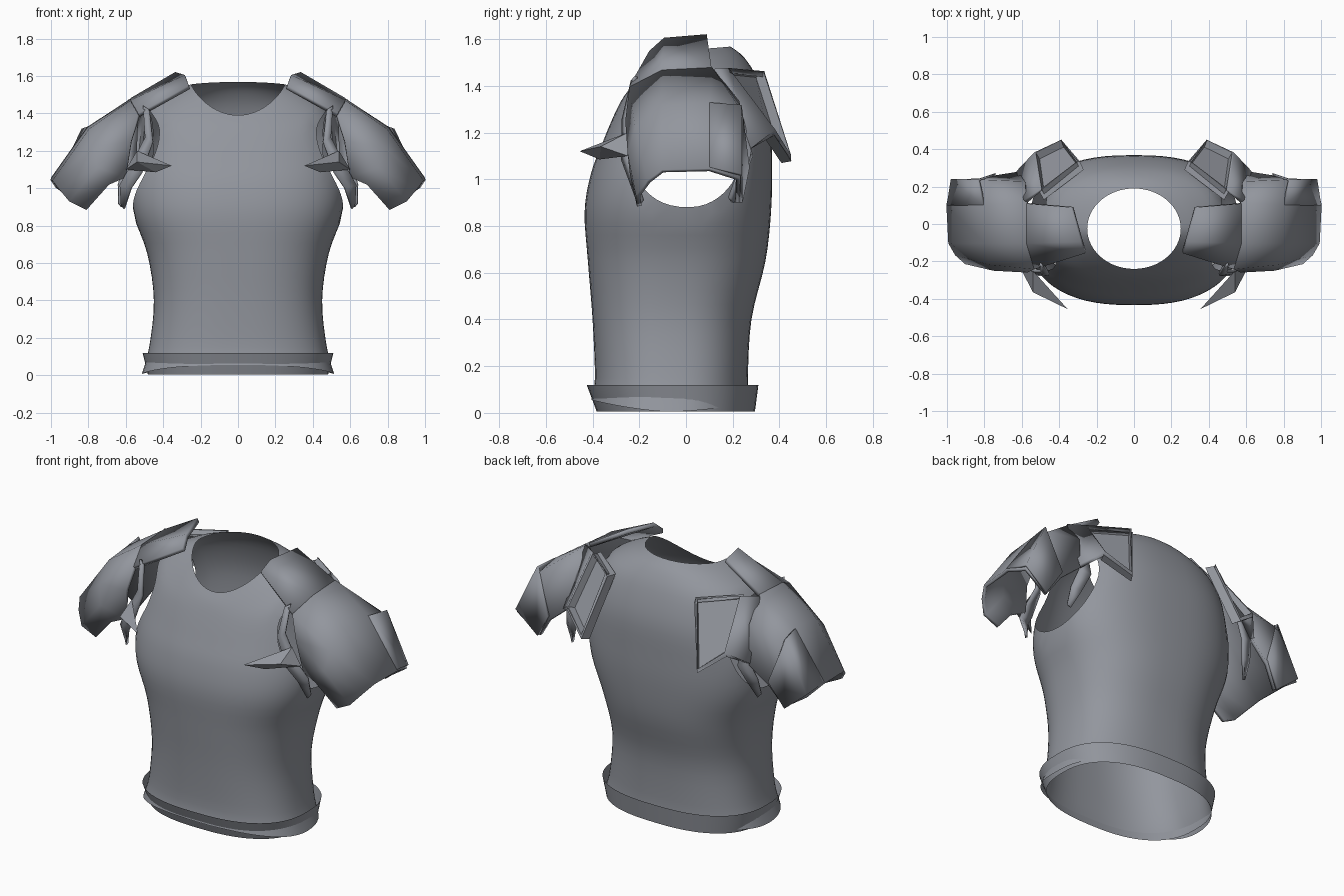
import bpy, bmesh, math
from mathutils import Vector

if "Cube" in bpy.data.objects:
    bpy.data.objects.remove(bpy.data.objects["Cube"])

SEG = 64
mat = bpy.data.materials.new("slate_grey")
mat.diffuse_color = (0.29, 0.305, 0.34, 1)
mat.use_nodes = True
mat.node_tree.nodes["Principled BSDF"].inputs["Base Color"].default_value = mat.diffuse_color


def finish(name, bm, thick=0.0, mirror=False, angle=35):
    bmesh.ops.recalc_face_normals(bm, faces=bm.faces)
    me = bpy.data.meshes.new(name)
    bm.to_mesh(me)
    bm.free()
    me.materials.append(mat)
    ob = bpy.data.objects.new(name, me)
    bpy.context.collection.objects.link(ob)
    bpy.ops.object.select_all(action='DESELECT')
    ob.select_set(True)
    bpy.context.view_layer.objects.active = ob
    bpy.ops.object.shade_smooth_by_angle(angle=math.radians(angle))
    if thick:
        m = ob.modifiers.new("thickness", 'SOLIDIFY')
        m.thickness, m.offset = thick, 0
    if mirror:
        ob.modifiers.new("mirror", 'MIRROR')
    return ob


def ring(hx, yf, yb, zf, zs, zb, n):
    """Rounded-box outline whose height differs at front, side and back."""
    pts, yc, ry = [], (yf + yb) / 2, (yb - yf) / 2
    for i in range(SEG):
        a = 2 * math.pi * i / SEG
        c, s = math.cos(a), math.sin(a)
        x = math.copysign(abs(c) ** (2 / n), c)
        t = math.copysign(abs(s) ** (2 / n), s)
        pts.append((hx * x, yc + ry * t, zs + ((zb if t > 0 else zf) - zs) * abs(t) ** 1.6))
    return pts


def loft(rows, closed=True):
    bm = bmesh.new()
    vs = [[bm.verts.new(p) for p in r] for r in rows]
    n = len(rows[0])
    for a, b in zip(vs, vs[1:]):
        for i in range(n if closed else n - 1):
            j = (i + 1) % n
            bm.faces.new((a[i], a[j], b[j], b[i]))
    return bm


def spline(rows, steps):
    """Catmull-Rom between parameter rows."""
    out = []
    for k in range(len(rows) - 1):
        p = [rows[max(0, min(len(rows) - 1, k + d))] for d in (-1, 0, 1, 2)]
        for s in range(steps):
            t = s / steps
            out.append([b + 0.5 * t * (c - a + t * (2*a - 5*b + 4*c - d + t * (3*(b - c) + d - a)))
                        for a, b, c, d in zip(*p)])
    return out + [list(rows[-1])]


# torso shell: half width, front y, back y, front/side/back z, squareness
torso = [(.515, -.405, .27, .055, .005, .04, 2.4),
         (.475, -.39, .265, .15, .15, .15, 2.5),
         (.45, -.40, .28, .40, .40, .40, 2.5),
         (.485, -.42, .34, .65, .65, .65, 2.5),
         (.56, -.434, .364, .86, .86, .86, 2.5),
         (.575, -.408, .368, 1.02, 1.02, 1.05, 2.5),
         (.54, -.36, .36, 1.15, 1.22, 1.25, 2.5),
         (.48, -.31, .31, 1.27, 1.42, 1.42, 2.4),
         (.36, -.275, .25, 1.34, 1.51, 1.52, 2.2),
         (.25, -.24, .19, 1.39, 1.555, 1.568, 2.0)]
bm = loft([ring(*r) for r in spline(torso, 4)])
# armholes: remove the side faces, then round and even out the edge
CY, CZ, RY, RZ = 0.0, 1.15, 0.25, 0.28
inside = []
for f in bm.faces:
    c = f.calc_center_median()
    if abs(c.x) > 0.36 and ((c.y - CY) / RY) ** 2 + ((c.z - CZ) / RZ) ** 2 < 1:
        inside.append(f)
bmesh.ops.delete(bm, geom=inside, context='FACES')
rim = [v for v in bm.verts if v.is_boundary and abs(v.co.x) > 0.36 and 0.7 < v.co.z < 1.5]
for v in rim:
    dy, dz = v.co.y - CY, v.co.z - CZ
    k = 1 / math.hypot(dy / RY, dz / RZ)
    v.co.y, v.co.z = CY + dy * k, CZ + dz * k
for _ in range(5):
    new = {}
    for v in rim:
        near = [e.other_vert(v).co for e in v.link_edges if e.is_boundary]
        new[v] = (v.co + sum(near, Vector()) / len(near)) / 2
    for v, co in new.items():
        v.co = co
finish("torso_shell", bm, angle=60)

# hem band
finish("hem_band", loft([ring(.482, -.382, .295, .005, .005, .005, 2.5),
                         ring(.51, -.425, .31, .12, .12, .12, 2.5)]))

# sleeve: arched sections from shoulder to open end, front low edge to back low edge
sleeve = [
    [(.60, -.22, 1.06), (.57, -.25, 1.25), (.53, -.235, 1.39), (.57, -.10, 1.46),
     (.57, .11, 1.47), (.58, .22, 1.33), (.62, .27, 1.12)],
    [(.69, -.23, 1.02), (.75, -.24, 1.11), (.77, -.21, 1.22), (.79, -.10, 1.31),
     (.80, .10, 1.32), (.81, .23, 1.29), (.74, .25, 1.02)],
    [(.81, -.20, .885), (.90, -.205, .93), (.95, -.16, .99), (.985, -.10, 1.035),
     (.995, .10, 1.04), (.97, .225, 1.0), (.82, .22, .90)]]
finish("sleeve", loft(sleeve, False), 0.02, True, 50)

# shoulder plate continuing the sleeve towards the neck
finish("shoulder_plate", loft([
    [(.26, -.15, 1.54), (.28, -.09, 1.595), (.33, .09, 1.61)],
    sleeve[0][2:5]], False), 0.025, True, 50)

# raised cuff plate over the rear of the sleeve end
finish("rear_cuff", loft([
    [(.80, .10, 1.325), (.83, .235, 1.315), (.74, .265, 1.05)],
    [(.995, .10, 1.05), (.975, .235, 1.02), (.83, .235, .90)]], False), 0.015, True)

# folded back plate with a recessed window
bm = bmesh.new()
a, b, c, d, e, g = [bm.verts.new(p) for p in (
    (.30, .335, 1.45), (.50, .18, 1.465), (.53, .38, 1.20), (.39, .45, 1.09),
    (.58, .12, 1.47), (.62, .275, 1.13))]
f = bm.faces.new((a, b, c, d))
bm.faces.new((b, e, g, c))
bmesh.ops.inset_individual(bm, faces=[f], thickness=0.07)
low = bmesh.ops.extrude_face_region(bm, geom=[f])
bmesh.ops.translate(bm, vec=(-.02, -.04, -.01),
                    verts=[v for v in low["geom"] if isinstance(v, bmesh.types.BMVert)])
if f.is_valid:
    bmesh.ops.delete(bm, geom=[f], context='FACES_ONLY')
finish("back_plate", bm, 0.025, True, 20)

# front spike
bm = bmesh.new()
for p in ((.355, -.455, 1.12), (.54, -.25, 1.20), (.54, -.365, 1.14),
          (.60, -.25, 1.10), (.44, -.37, 1.085)):
    bm.verts.new(p)
bmesh.ops.convex_hull(bm, input=bm.verts)
finish("front_spike", bm, 0, True, 10)

# straps along the front and back of the armhole, ending in points
front = [(.49, -.23, 1.42), (.475, -.27, 1.25), (.55, -.27, 1.08), (.60, -.24, 1.0), (.615, -.20, .89)]
back = [(.55, .15, 1.42), (.56, .24, 1.25), (.58, .28, 1.10), (.61, .24, 1.0), (.63, .20, .90)]
for name, path in (("front_strap", front), ("back_strap", back)):
    rows = [[(x - w, y, z), (x + w, y * 0.93, z + .02)]
            for (x, y, z), w in zip(path, (.015, .02, .035, .03, .008))]
    finish(name, loft(rows, False), 0.015, True, 20)
